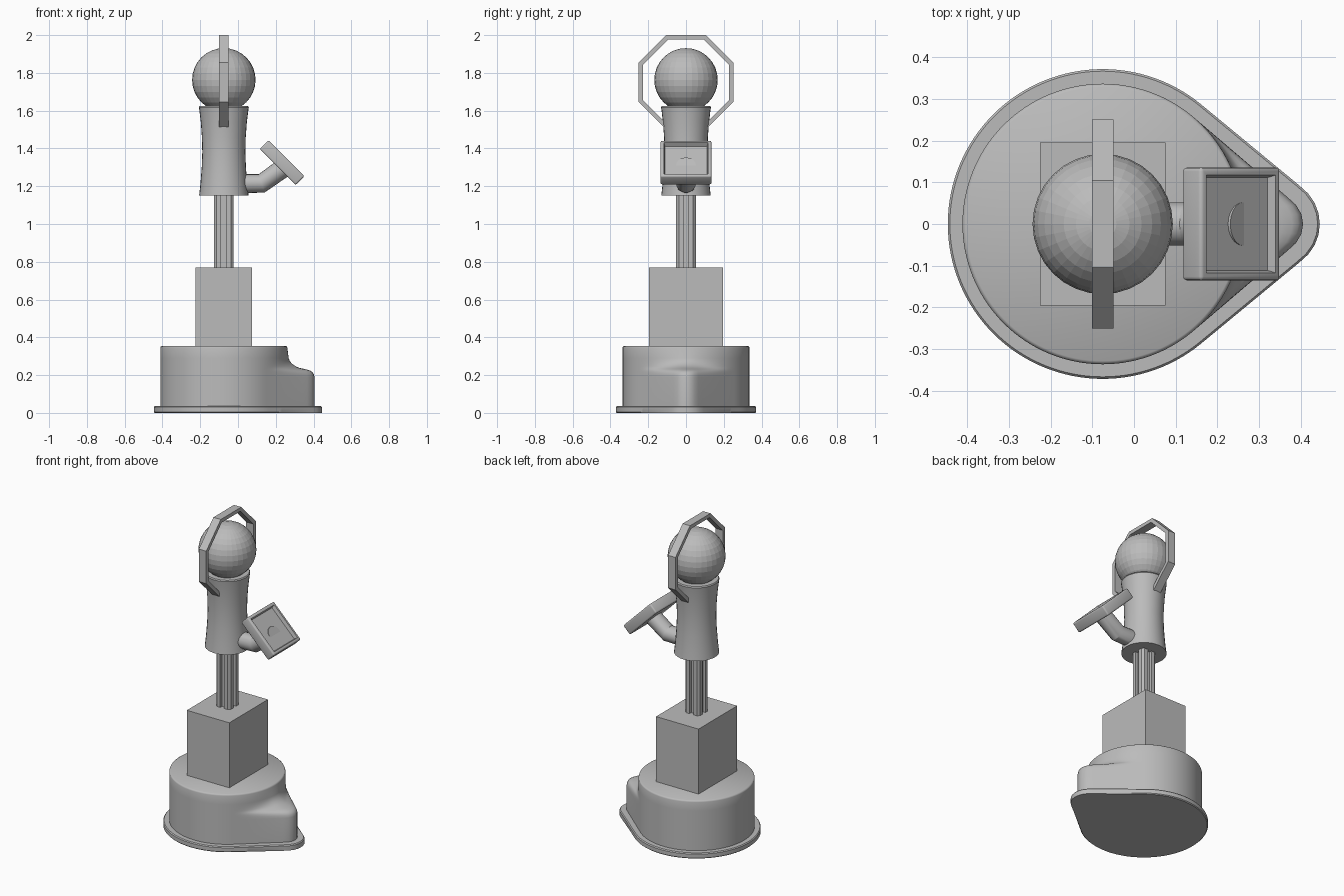
import bpy, bmesh, math
from mathutils import Vector, Matrix

if "Cube" in bpy.data.objects:
    bpy.data.objects.remove(bpy.data.objects["Cube"])

CX = -0.075  # common axis of base, post, torso and head
grey = bpy.data.materials.new("plain grey")
grey.diffuse_color = (0.5, 0.5, 0.5, 1)
grey.use_nodes = True
grey.node_tree.nodes["Principled BSDF"].inputs["Base Color"].default_value = grey.diffuse_color


def finish(name, bm, smooth=None):
    bmesh.ops.recalc_face_normals(bm, faces=bm.faces[:])
    me = bpy.data.meshes.new(name)
    bm.to_mesh(me)
    bm.free()
    me.materials.append(grey)
    ob = bpy.data.objects.new(name, me)
    bpy.context.collection.objects.link(ob)
    if smooth:
        bpy.ops.object.select_all(action='DESELECT')
        ob.select_set(True)
        bpy.context.view_layer.objects.active = ob
        bpy.ops.object.shade_smooth_by_angle(angle=math.radians(smooth))
    return ob


def loft(name, rings, smooth=None):
    """Skin a stack of equal-length closed rings and cap both ends."""
    bm = bmesh.new()
    vs = [[bm.verts.new(p) for p in r] for r in rings]
    n = len(vs[0])
    for a, b in zip(vs, vs[1:]):
        for i in range(n):
            j = (i + 1) % n
            bm.faces.new((a[i], a[j], b[j], b[i]))
    bm.faces.new(vs[0][::-1])
    bm.faces.new(vs[-1])
    return finish(name, bm, smooth)


def teardrop(r, tip_r, z, f=1.0, n=128):
    """Circle of radius r pulled out by f towards a small rounded tip at +x."""
    d = 0.41
    phi = math.acos((r - tip_r) / d)
    end = math.atan2(tip_r * math.sin(phi), d + tip_r * math.cos(phi))
    pts = []
    for i in range(n):
        t = (2 * math.pi * i / n + math.pi) % (2 * math.pi) - math.pi
        a = abs(t)
        if a > phi:
            q = r
        elif a > end:
            q = r / math.cos(a - phi)
        else:
            q = d * math.cos(a) + math.sqrt(tip_r ** 2 - (d * math.sin(a)) ** 2)
        q = r + f * (q - r)
        pts.append((CX + q * math.cos(t), q * math.sin(t), z))
    return pts


# base: flange, then a teardrop body whose tip sinks back into a round drum
loft("base_flange", [teardrop(0.366, 0.11, 0.005), teardrop(0.371, 0.11, 0.01),
                     teardrop(0.371, 0.11, 0.03), teardrop(0.366, 0.105, 0.036)], 35)
steps = [(0.03, 1), (0.19, 1), (0.205, 0.975), (0.217, 0.92), (0.225, 0.82), (0.232, 0.65),
         (0.238, 0.45), (0.247, 0.3), (0.26, 0.17), (0.275, 0.09), (0.29, 0.05), (0.345, 0)]
loft("base_body", [teardrop(0.336, 0.07, z, f) for z, f in steps]
     + [teardrop(0.334, 0.07, 0.351, 0), teardrop(0.328, 0.07, 0.355, 0)], 40)

# pedestal block
bm = bmesh.new()
bmesh.ops.create_cube(bm, size=1, matrix=Matrix.Translation((CX, 0, 0.56))
                      @ Matrix.Diagonal((0.3, 0.39, 0.42, 1)))
finish("pedestal_block", bm)

# slotted post: one corner of the section, turned four times
corner = [(0.052, -0.014), (0.052, 0.038), (0.038, 0.052), (0.014, 0.052),
          (0.014, 0.034)]
section = []
for k in range(4):
    c, s = round(math.cos(k * math.pi / 2)), round(math.sin(k * math.pi / 2))
    section += [(c * x - s * y, s * x + c * y) for x, y in
                [(0.034, 0.014), (0.052, 0.014), (0.052, 0.038), (0.038, 0.052),
                 (0.014, 0.052), (0.014, 0.034)]]
loft("post", [[(CX + x, y, z) for x, y in section] for z in (0.76, 1.17)])


def circle(r, z, n=32):
    return [(CX + r * math.cos(2 * math.pi * i / n), r * math.sin(2 * math.pi * i / n), z)
            for i in range(n)]


# waisted torso
loft("torso", [circle(r, z) for r, z in
               [(0.131, 1.15), (0.124, 1.21), (0.117, 1.3), (0.114, 1.38), (0.116, 1.46),
                (0.122, 1.54), (0.13, 1.605), (0.132, 1.618), (0.128, 1.625)]], 35)

# head
bm = bmesh.new()
bmesh.ops.create_uvsphere(bm, u_segments=32, v_segments=16, radius=0.168,
                          matrix=Matrix.Translation((CX, 0, 1.763)))
finish("head", bm)

# eight-sided hoop around the head
bm = bmesh.new()
hoop = []
for k in range(8):
    a = math.radians(22.5 + 45 * k)
    hoop.append([bm.verts.new((CX + x, r * math.cos(a), 1.75 + r * math.sin(a)))
                 for x, r in ((-0.026, 0.271), (0.026, 0.271), (0.026, 0.246), (-0.026, 0.246))])
for k in range(8):
    p, q = hoop[k], hoop[(k + 1) % 8]
    for i in range(4):
        j = (i + 1) % 4
        bm.faces.new((p[i], p[j], q[j], q[i]))
finish("head_hoop", bm)

# bent arm
rings = []
for x, z, tilt in [(-0.03, 1.213, 0), (0.125, 1.215, 18), (0.262, 1.312, 38)]:
    t = math.radians(tilt)
    rings.append([(x - 0.051 * math.sin(t) * math.sin(a), 0.052 * math.cos(a),
                   z + 0.051 * math.cos(t) * math.sin(a))
                  for a in (2 * math.pi * i / 20 for i in range(20))])
loft("arm", rings, 25)

# tilted tray with a recessed face
bm = bmesh.new()
bmesh.ops.create_cube(bm, size=1, matrix=Matrix.Diagonal((0.27, 0.27, 0.066, 1)))
bmesh.ops.bevel(bm, geom=bm.edges[:], offset=0.009, segments=3, profile=0.5, affect='EDGES')
top = max(bm.faces, key=lambda f: f.calc_center_median().z)
bmesh.ops.inset_region(bm, faces=[top], thickness=0.013, depth=0)
bmesh.ops.inset_region(bm, faces=[top], thickness=0.008, depth=-0.022)
bm.transform(Matrix.Translation((0.233, 0, 1.325)) @ Matrix.Rotation(math.pi / 4, 4, 'Y'))
finish("tray", bm, 30)

# drop the lowest edge exactly onto the ground
for ob in bpy.data.objects:
    if ob.name == "base_flange":
        for v in ob.data.vertices:
            if v.co.z < 0.02:
                v.co.z -= 0.005
